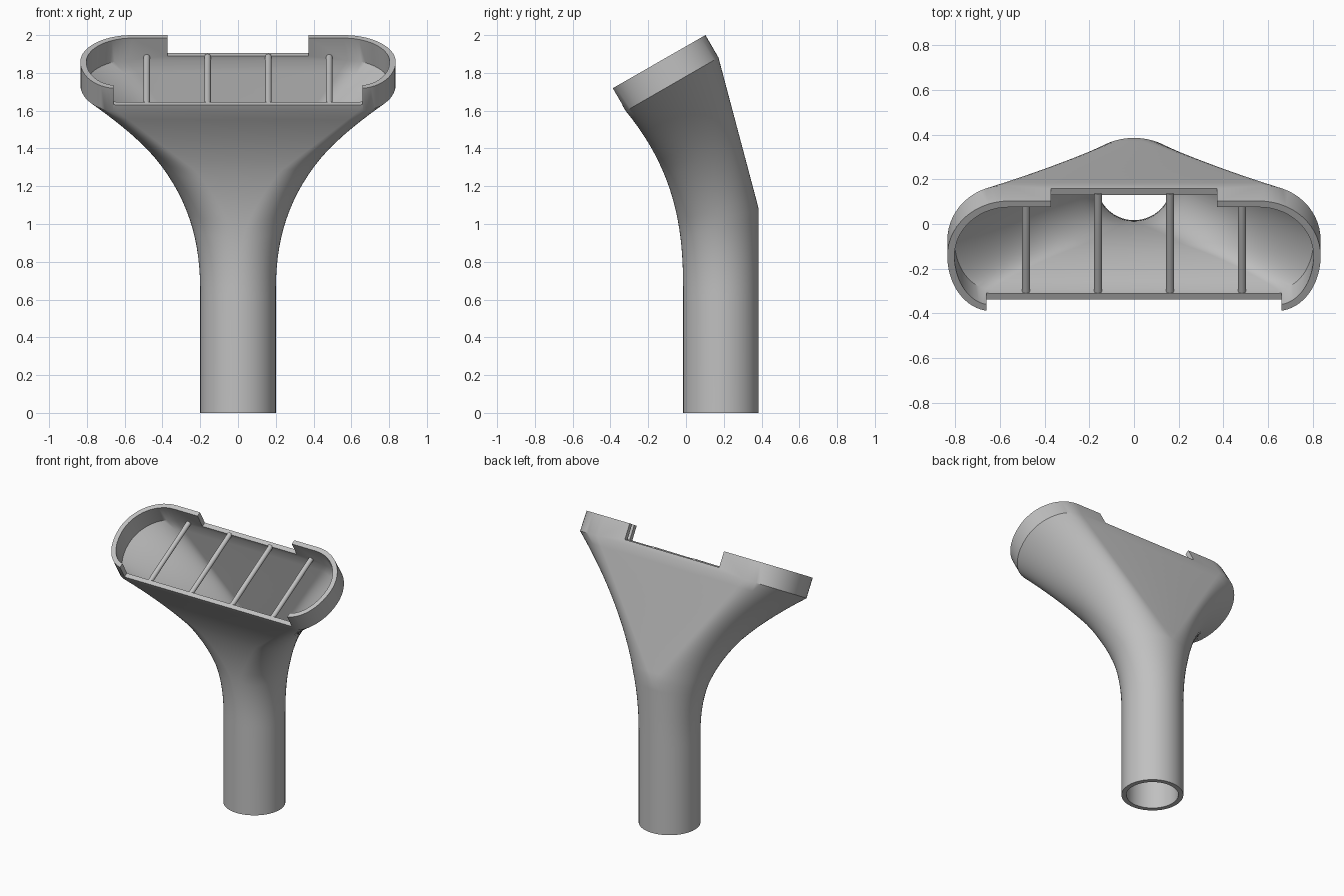
import bpy, bmesh, math
from mathutils import Matrix, Vector

if "Cube" in bpy.data.objects:
    bpy.data.objects.remove(bpy.data.objects["Cube"])

grey = bpy.data.materials.new("plain grey")
grey.diffuse_color = (0.53, 0.53, 0.53, 1)
grey.use_nodes = True
grey.node_tree.nodes["Principled BSDF"].inputs["Base Color"].default_value = grey.diffuse_color

TILT = math.radians(30)
STEPS, Q = 22, 14
RIM = Matrix.Translation((0, -0.143, 1.859)) @ Matrix.Rotation(TILT, 4, 'X')


def section(front, back, width, c_back, c_front, wall):
    """Rounded loop in the plane through the front and back points."""
    f, b = Vector((0, *front)), Vector((0, *back))
    mid, v = (f + b) / 2, (b - f).normalized()
    r = (b - f).length / 2
    c_front = max(0, width - r, c_front)
    w, r = width - wall, r - wall
    c_back, c_front = min(c_back, w), min(c_front, w)
    half = []
    for i in range(2 * Q + 1):
        a = math.pi / 2 * (1 - i / Q)
        c = c_back if i <= Q else c_front
        half.append((c + (w - c) * math.cos(a), r * math.sin(a)))
    loop = half + [(-x, y) for x, y in reversed(half)]
    return [mid + Vector((x, 0, 0)) + v * y for x, y in loop]


def stations():
    """Straight tube, flaring neck, then the tilted rim."""
    yield (-0.015, 0), (0.385, 0), 0.2, 0, 0
    for i in range(STEPS + 1):
        s = i / STEPS
        bz = 0.62 + 1.261 * s
        k = max(0, (bz - 1.08) / 0.801)
        yield ((-0.015 - 0.304 * s ** 2.65, 0.62 + 0.978 * s),
               (0.385 - 0.213 * k, bz), 0.2 + 0.635 * s ** 2.4,
               0.58 * k, 0.64 * max(0, (s - 0.5) / 0.5))
    yield (-0.389, 1.718), (0.103, 2.0), 0.835, 0.56, 0.64


def finish(ob, angle=30):
    ob.data.materials.clear()
    ob.data.materials.append(grey)
    bpy.ops.object.select_all(action='DESELECT')
    ob.select_set(True)
    bpy.context.view_layer.objects.active = ob
    bpy.ops.object.shade_smooth_by_angle(angle=math.radians(angle))


# Hollow body: outer skin up, inner skin back down, closed into a ring
rows = list(stations())
bm = bmesh.new()
loops = [section(*r, 0) for r in rows] + [section(*r, 0.032) for r in reversed(rows)]
rings = [[bm.verts.new(p) for p in loop] for loop in loops]
for j, ring in enumerate(rings):
    nxt = rings[(j + 1) % len(rings)]
    for i in range(len(ring)):
        k = (i + 1) % len(ring)
        bm.faces.new((ring[i], ring[k], nxt[k], nxt[i]))
bmesh.ops.remove_doubles(bm, verts=bm.verts, dist=1e-5)
bmesh.ops.recalc_face_normals(bm, faces=bm.faces)
mesh = bpy.data.meshes.new("funnel_body")
bm.to_mesh(mesh)
bm.free()
body = bpy.data.objects.new("funnel_body", mesh)
bpy.context.collection.objects.link(body)

# Notches in the front and back of the rim
for name, half_x, side, depth in (("front_notch", 0.66, -1, 0.1), ("back_notch", 0.372, 1, 0.11)):
    bpy.ops.mesh.primitive_cube_add(size=1)
    cutter = bpy.context.object
    cutter.name = name + "_cutter"
    cutter.matrix_world = (RIM @ Matrix.Translation((0, side * 0.28, 0.1 - depth / 2))
                           @ Matrix.Diagonal((2 * half_x, 0.16, 0.2 + depth, 1)))
    mod = body.modifiers.new(name, 'BOOLEAN')
    mod.operation, mod.solver, mod.object = 'DIFFERENCE', 'EXACT', cutter
    bpy.context.view_layer.objects.active = body
    bpy.ops.object.modifier_apply(modifier=name)
    bpy.data.objects.remove(cutter)
finish(body)

# Cross bars spanning the mouth
for i in range(4):
    bpy.ops.mesh.primitive_cylinder_add(vertices=16, radius=0.017, depth=0.52)
    bar = bpy.context.object
    bar.name = f"cross_bar_{i + 1}"
    bar.matrix_world = (RIM @ Matrix.Translation((-0.483 + 0.322 * i, 0, -0.118))
                        @ Matrix.Rotation(math.pi / 2, 4, 'X'))
    finish(bar)
